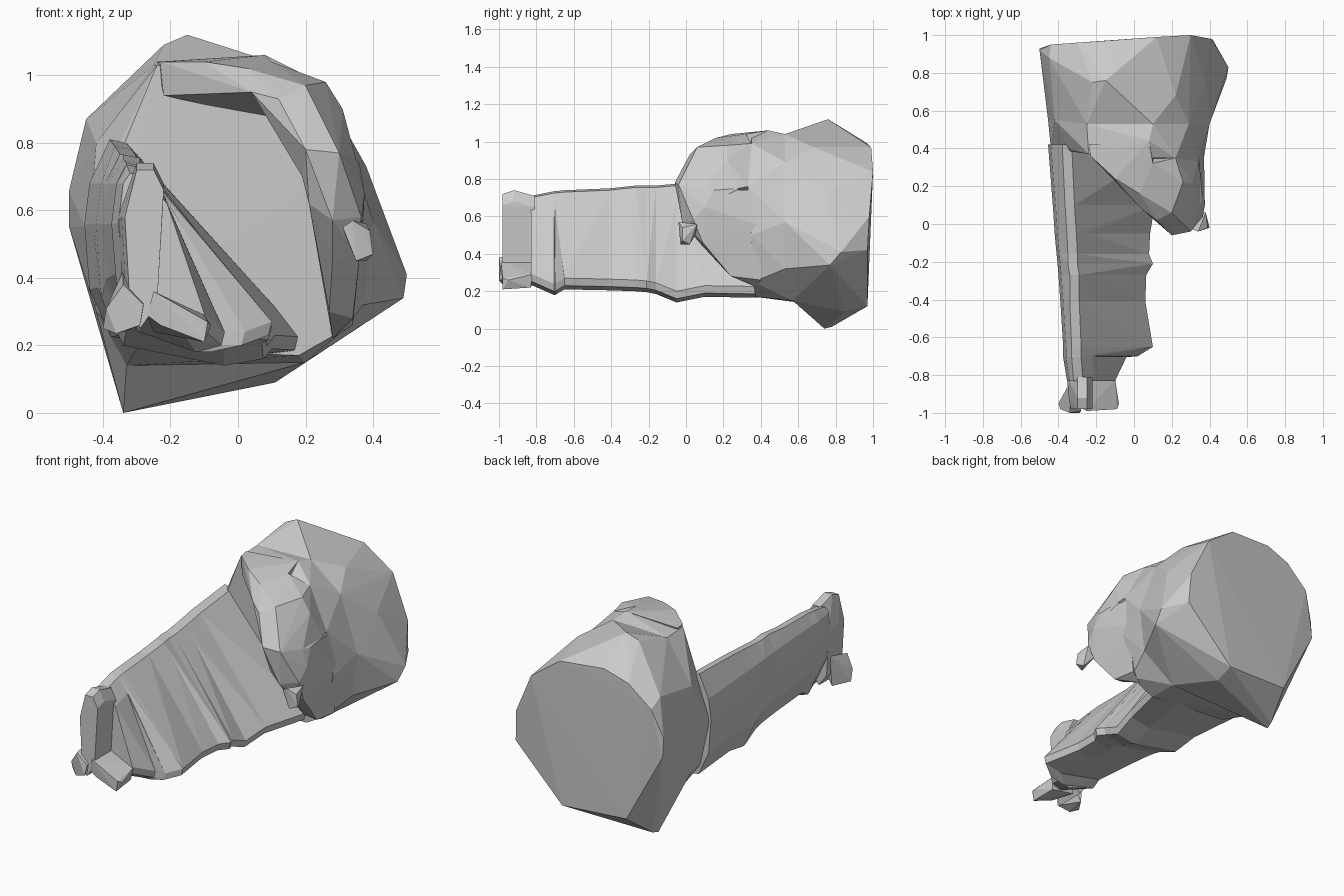
import bpy, bmesh

grey = bpy.data.materials.new("plain grey")
grey.diffuse_color = (0.6, 0.6, 0.6, 1)


def hull(name, pts):
    """Faceted solid wrapped around a few corner points."""
    bm = bmesh.new()
    for p in pts:
        bm.verts.new(p)
    res = bmesh.ops.convex_hull(bm, input=bm.verts)
    junk = {v for v in res["geom_interior"] + res["geom_unused"]
            if isinstance(v, bmesh.types.BMVert)}
    bmesh.ops.delete(bm, geom=list(junk), context='VERTS')
    bmesh.ops.recalc_face_normals(bm, faces=bm.faces)
    me = bpy.data.meshes.new(name)
    bm.to_mesh(me)
    bm.free()
    me.materials.append(grey)
    ob = bpy.data.objects.new(name, me)
    bpy.context.collection.objects.link(ob)
    return ob


# Rear body: a seam ring, a widest ring and the flat back cap
seam = [(-.455, .55, .55), (-.42, .55, .80), (-.25, .53, 1.03), (.10, .53, 1.04),
        (.29, .53, .89), (.40, .53, .57), (.37, .53, .32), (.20, .57, .15),
        (-.33, .60, .14), (-.42, .55, .30)]
wide = [(-.15, .76, 1.12), (-.22, .75, 1.09), (-.45, .88, .87), (-.34, .74, 0),
        (-.33, .78, .01), (.50, .83, .41), (.49, .77, .34), (.38, .74, .73),
        (.22, .68, .97), (.11, .85, .09)]
cap = [(-.50, .92, .66), (-.50, .93, .55), (-.44, .95, .82), (-.30, .96, .94),
       (-.15, .97, .99), (.12, .99, .97), (.30, 1.0, .84), (.41, .98, .60),
       (.42, .97, .42), (.12, .97, .12), (-.28, .95, .14)]
hull("rear_body", seam + wide + cap)

# Front of the body, with a flat front face
front = [(-.24, .37, 1.03), (-.35, .40, .80), (-.44, .40, .55), (-.38, .40, .28),
         (-.30, .40, .19), (.18, .37, .17), (.32, .36, .25), (.37, .35, .50),
         (.34, .33, .76), (.22, .35, .99), (.0, .35, 1.04), (.08, .44, 1.06)]
hull("front_body", front + seam)

# Arch that projects forward over the top and down the right side
joint = [(.04, .08, .95), (.03, .16, 1.02), (.10, .32, 1.04), (.10, .38, .87)]
shoulder = [(.19, .02, .70), (.20, -.06, .78), (.30, -.04, .77), (.35, .10, .75),
            (.35, .28, .75), (.22, .35, .70)]
knuckle = [(.21, .0, .62), (.28, -.02, .57), (.365, .04, .58), (.375, .10, .65),
           (.36, .15, .74), (.28, .2, .52)]
hull("arch_top", joint + [(-.23, .36, 1.04), (-.22, .35, .94), (-.24, .42, 1.04),
                          (-.10, .24, 1.04), (.08, .44, 1.06)])
hull("arch_corner", joint + shoulder + [(.12, .02, .93), (.20, .06, .97), (.22, .35, .99),
                                        (.26, .22, .98), (.31, .22, .90), (.34, .33, .76)])
hull("arch_knuckle", knuckle + shoulder)
hull("arch_side", knuckle + [(.28, .08, .45), (.36, .09, .46), (.27, .22, .30),
                             (.34, .24, .28), (.28, .38, .22), (.34, .40, .26),
                             (.37, .40, .55), (.34, .38, .74), (.24, .38, .68)])

# Small fingertip stub
hull("fingertip", [(.31, -.03, .55), (.34, -.04, .57), (.39, -.02, .54), (.40, -.02, .47),
                   (.38, .02, .45), (.35, -.03, .45), (.32, .06, .52), (.38, .06, .56)])

# Long creased trunk: y, left, ridge, right, top, bottom
rows = [(-.83, -.355, -.30, -.10, .71, .235),
        (-.705, -.375, -.31, -.04, .735, .18),
        (-.70, -.375, -.31, .02, .735, .18),
        (-.65, -.375, -.31, .10, .74, .21),
        (-.41, -.39, -.32, .06, .75, .205),
        (-.27, -.40, -.32, .065, .765, .20),
        (-.21, -.405, -.33, .10, .765, .195),
        (-.16, -.41, -.33, .08, .765, .185),
        (-.05, -.42, -.335, .085, .775, .14),
        (.10, -.43, -.345, .11, .79, .17),
        (.42, -.455, -.36, .19, .81, .165)]


def section(y, left, ridge, right, top, low):
    base = left + (right - left) * .75
    return [(left, y, .56), (left + .015, y, .68), (ridge - .02, y, top),
            (ridge + .03, y, top - .01), (ridge + .09, y, top - .09),
            (right, y, low + .06), (right - .01, y, low + .02),
            (base, y, low), (left + .08, y, low + .06),
            (left + .015, y, low + .2)]


for i, (a, b) in enumerate(zip(rows, rows[1:])):
    hull(f"trunk_segment_{i + 1}", section(*a) + section(*b))

# Thin upright wall at the trunk's tip
hull("tip_wall", [(x, y, z) for y, t, w in ((-.98, .72, 0), (-.92, .74, .01), (-.81, .71, .02))
                  for x, z in ((-.32 - w, .32), (-.335 - w, .58), (-.30, t),
                               (-.25, t), (-.22, t - .06), (-.24, .32), (-.29, .25))])

# Two toes on the front end
hull("left_toe", [(-.40, -.95, .25), (-.39, -.98, .31), (-.34, -1.0, .38), (-.28, -.99, .32),
                  (-.29, -1.0, .26), (-.36, -.98, .235), (-.34, -.86, .24), (-.34, -.84, .42),
                  (-.27, -.86, .36)])
hull("right_toe", [(-.27, -.98, .29), (-.25, -.99, .36), (-.09, -.98, .27), (-.08, -.95, .26),
                   (-.10, -.98, .21), (-.23, -.98, .26), (-.25, -.82, .36), (-.10, -.82, .29),
                   (-.11, -.83, .22), (-.25, -.82, .24)])
